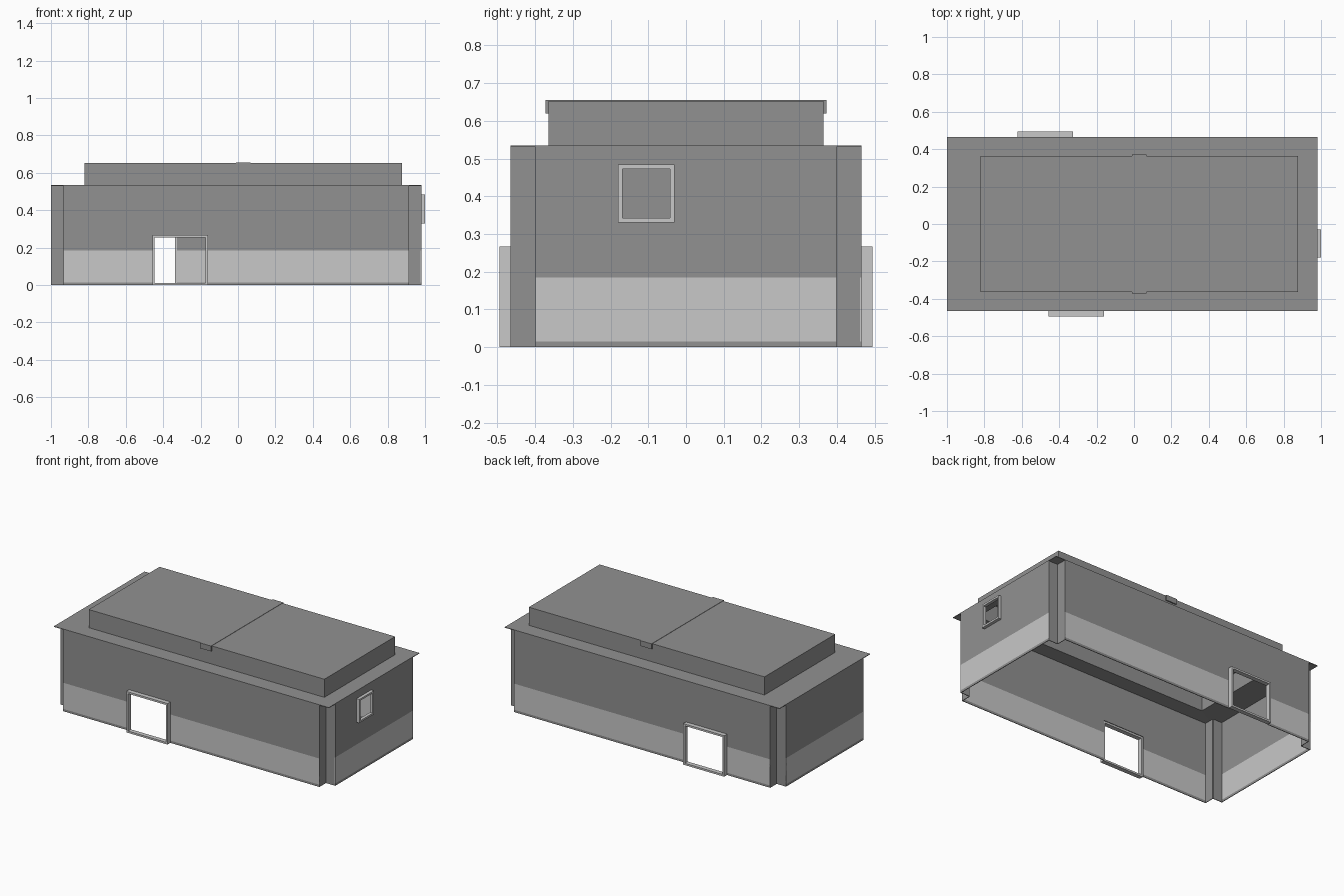
import bpy
import bmesh
from mathutils import Vector

cube = bpy.data.objects.get("Cube")
if cube:
    bpy.data.objects.remove(cube, do_unlink=True)


def material(name, value):
    mat = bpy.data.materials.new(name)
    mat.use_nodes = True
    colour = (value, value, value, 1)
    mat.diffuse_color = colour
    mat.node_tree.nodes["Principled BSDF"].inputs["Base Color"].default_value = colour
    return mat


DARK = material("dark grey", 0.285)
LIGHT = material("light grey", 0.58)

# Main outline: left, right, half depth, eave height, corner notch
X0, X1, Y, EAVE, NOTCH = -1.0, 0.98, 0.466, 0.535, 0.067
BASE, BAND = 0.015, 0.185
SKIN = 0.004


def finish(name, bm, mats, skin=0):
    mesh = bpy.data.meshes.new(name)
    bm.to_mesh(mesh)
    bm.free()
    for mat in mats:
        mesh.materials.append(mat)
    obj = bpy.data.objects.new(name, mesh)
    bpy.context.collection.objects.link(obj)
    if skin:
        mod = obj.modifiers.new("thickness", "SOLIDIFY")
        mod.thickness = skin
        mod.offset = -1
    return obj


def add_box(bm, low, high):
    low, high = Vector(low), Vector(high)
    verts = bmesh.ops.create_cube(bm, size=1)["verts"]
    for v in verts:
        v.co = (low + high) / 2 + v.co * (high - low)


def wall(name, start, end, opening=None, banded=True):
    """Upright sheet from start to end, with an optional opening (u0, u1, z0, z1)."""
    start, end = Vector((*start, 0)), Vector((*end, 0))
    length = (end - start).length
    along = (end - start).normalized()
    us, zs = {0, length}, {0, EAVE}
    if banded:
        zs |= {BASE, BAND}
    if opening:
        us |= set(opening[:2])
        zs |= set(opening[2:])
    us, zs = sorted(us), sorted(zs)
    bm = bmesh.new()
    grid = [[bm.verts.new(start + along * u + Vector((0, 0, z))) for z in zs] for u in us]
    for i in range(len(us) - 1):
        for j in range(len(zs) - 1):
            u, z = (us[i] + us[i + 1]) / 2, (zs[j] + zs[j + 1]) / 2
            if opening and opening[0] < u < opening[1] and opening[2] < z < opening[3]:
                continue
            face = bm.faces.new((grid[i][j], grid[i + 1][j], grid[i + 1][j + 1], grid[i][j + 1]))
            face.material_index = int(banded and BASE < z < BAND)
    finish(name, bm, [DARK, LIGHT], SKIN)


def frame(name, axis, a0, a1, z0, z1, d0, d1, t=0.012):
    """Four bars around an opening; axis is the direction the frame runs along."""
    bm = bmesh.new()
    for p0, p1, q0, q1 in ((a0, a0 + t, z0, z1), (a1 - t, a1, z0, z1),
                           (a0 + t, a1 - t, z0, z0 + t), (a0 + t, a1 - t, z1 - t, z1)):
        if axis == "x":
            add_box(bm, (p0, d0, q0), (p1, d1, q1))
        else:
            add_box(bm, (d0, p0, q0), (d1, p1, q1))
    finish(name, bm, [LIGHT])


# Main walls, listed counter-clockwise so they face outward
L, R, N = X0 + NOTCH, X1 - NOTCH, Y - NOTCH
DOOR_TOP = 0.267
front_door, back_door, window = (-0.458, -0.161), (-0.622, -0.326), (-0.18, -0.03)
wall("front_wall", (L, -Y), (R, -Y), (front_door[0] - L, front_door[1] - L, 0, DOOR_TOP))
wall("left_wall", (X1, -N), (X1, N), (window[0] + N, window[1] + N, 0.33, 0.484))
wall("back_wall", (R, Y), (L, Y), (R - back_door[1], R - back_door[0], 0, DOOR_TOP))
wall("right_wall", (X0, N), (X0, -N))

# Plain returns of the four notched corners
for name, points in {
    "front_left_corner": ((R, -Y), (R, -N), (X1, -N)),
    "back_left_corner": ((X1, N), (R, N), (R, Y)),
    "back_right_corner": ((L, Y), (L, N), (X0, N)),
    "front_right_corner": ((X0, -N), (L, -N), (L, -Y)),
}.items():
    wall(name + "_return_a", points[0], points[1], banded=False)
    wall(name + "_return_b", points[1], points[2], banded=False)

# Door and window frames
frame("front_door_frame", "x", *front_door, 0, DOOR_TOP, -0.495, -Y)
frame("back_door_frame", "x", *back_door, 0, DOOR_TOP, Y, 0.495)
frame("window_frame", "y", *window, 0.33, 0.484, X1, 1.0)

# Roof: flat ledge with a raised hollow block, one continuous sheet
bm = bmesh.new()


def ring(x0, x1, y, z):
    return [bm.verts.new(p) for p in ((x0, -y, z), (x1, -y, z), (x1, y, z), (x0, y, z))]


RX0, RX1, RY, TOP = -0.82, 0.877, 0.364, 0.653
rings = [ring(X0, X1, Y, EAVE), ring(RX0, RX1, RY, EAVE), ring(RX0, RX1, RY, TOP)]
for a, b in zip(rings, rings[1:]):
    for i in range(4):
        k = (i + 1) % 4
        bm.faces.new((a[i], a[k], b[k], b[i]))
bm.faces.new(rings[-1])
finish("roof", bm, [DARK], SKIN)

# Narrow strap over the raised roof with short turned-down ends
bm = bmesh.new()
S0, S1, SY = -0.012, 0.066, RY + 0.008
add_box(bm, (S0, -SY, TOP), (S1, SY, TOP + 0.002))
for side in (-1, 1):
    ends = sorted((side * RY, side * SY))
    add_box(bm, (S0, ends[0], 0.62), (S1, ends[1], TOP))
finish("roof_strap", bm, [DARK])
